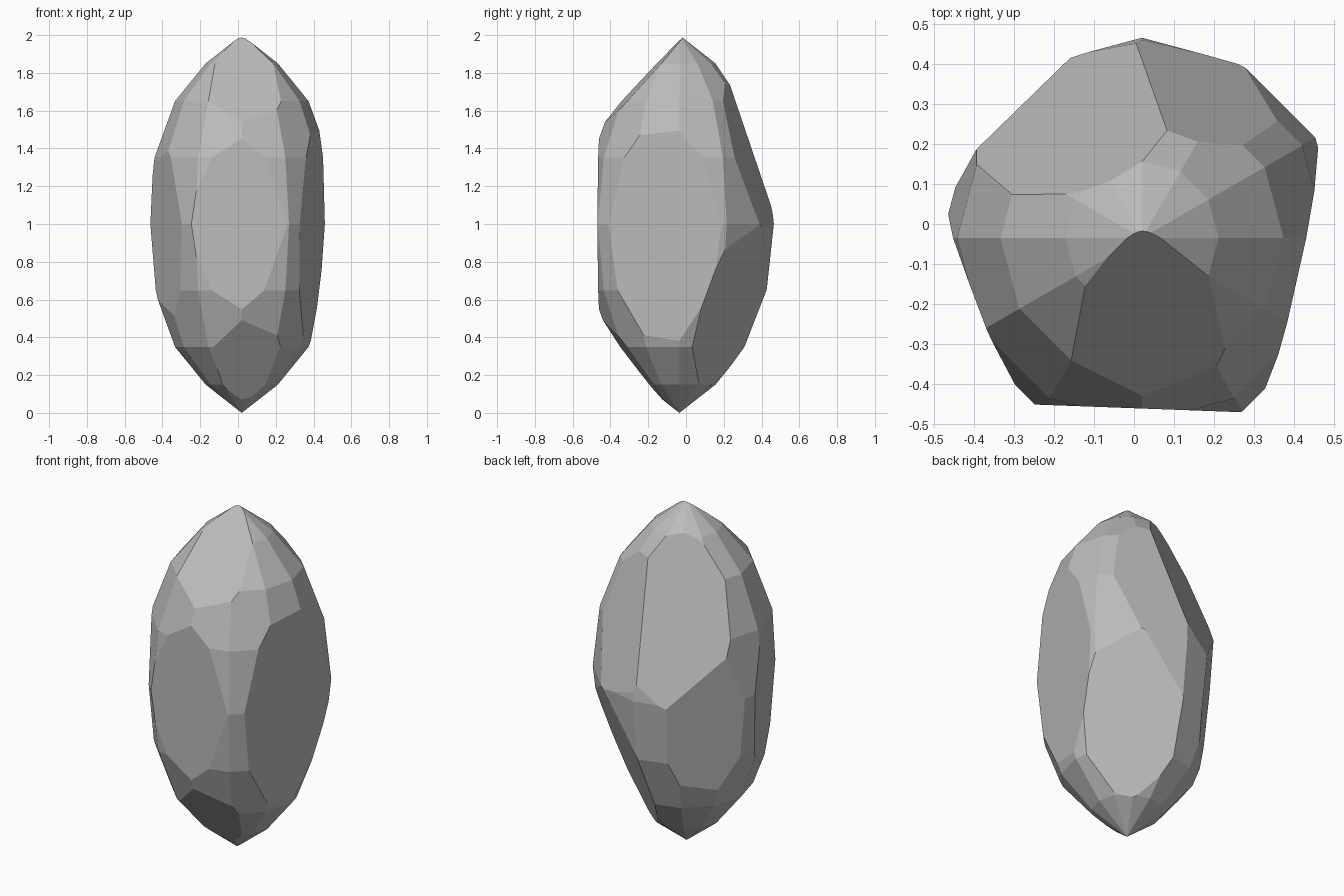
import bpy, bmesh
from mathutils import Vector

cube = bpy.data.objects.get("Cube")
if cube:
    bpy.data.objects.remove(cube, do_unlink=True)

# Stone colour
stone = bpy.data.materials.new("grey_stone")
stone.use_nodes = True
GREY = (0.5, 0.5, 0.5, 1)
stone.diffuse_color = GREY
shader = next(n for n in stone.node_tree.nodes if n.type == "BSDF_PRINCIPLED")
shader.inputs["Base Color"].default_value = GREY
shader.inputs["Roughness"].default_value = 0.9

# Rough body: a tall faceted ellipsoid with pointed ends
bm = bmesh.new()
bmesh.ops.create_uvsphere(bm, u_segments=12, v_segments=8, radius=1)
for v in bm.verts:
    is_pole = abs(v.co.z) > 0.99
    v.co = Vector((0.02 + 0.5 * v.co.x, -0.035 + 0.5 * v.co.y,
                   1 + v.co.z * (1 if is_pole else 0.92)))


def chip(normal, offset):
    """Slice off everything beyond the plane normal . p = offset, and cap it."""
    n = Vector(normal)
    point = n * (offset / n.length_squared)
    geom = bm.verts[:] + bm.edges[:] + bm.faces[:]
    bmesh.ops.bisect_plane(bm, geom=geom, dist=1e-5, plane_co=point,
                           plane_no=n.normalized(), clear_outer=True)
    rim = [e for e in bm.edges if e.is_boundary]
    if rim:
        bmesh.ops.edgeloop_fill(bm, edges=rim)


# Chipped flats: outward direction and plane offset
chip((-0.037, -1, 0), 0.46)          # front
chip((0.08, -1, 0.92), 1.847)        # upper front
chip((0.08, -0.8, -0.6), 0.059)      # lower front
chip((1, -0.22, -0.04), 0.378)       # right side
chip((-0.93, -0.364, -0.04), 0.3825) # left side
chip((-0.5, 1, 0.4), 0.886)          # upper back left
chip((0.33, 1, 0.3), 0.781)          # upper back right
chip((-0.75, 0.66, -0.09), 0.305)    # lower back left
chip((0.6, 0.8, -0.37), 0.11)        # lower back right

bmesh.ops.recalc_face_normals(bm, faces=bm.faces[:])
for f in bm.faces:
    f.smooth = False

mesh = bpy.data.meshes.new("rock")
bm.to_mesh(mesh)
bm.free()
mesh.materials.append(stone)
rock = bpy.data.objects.new("rock", mesh)
bpy.context.scene.collection.objects.link(rock)
